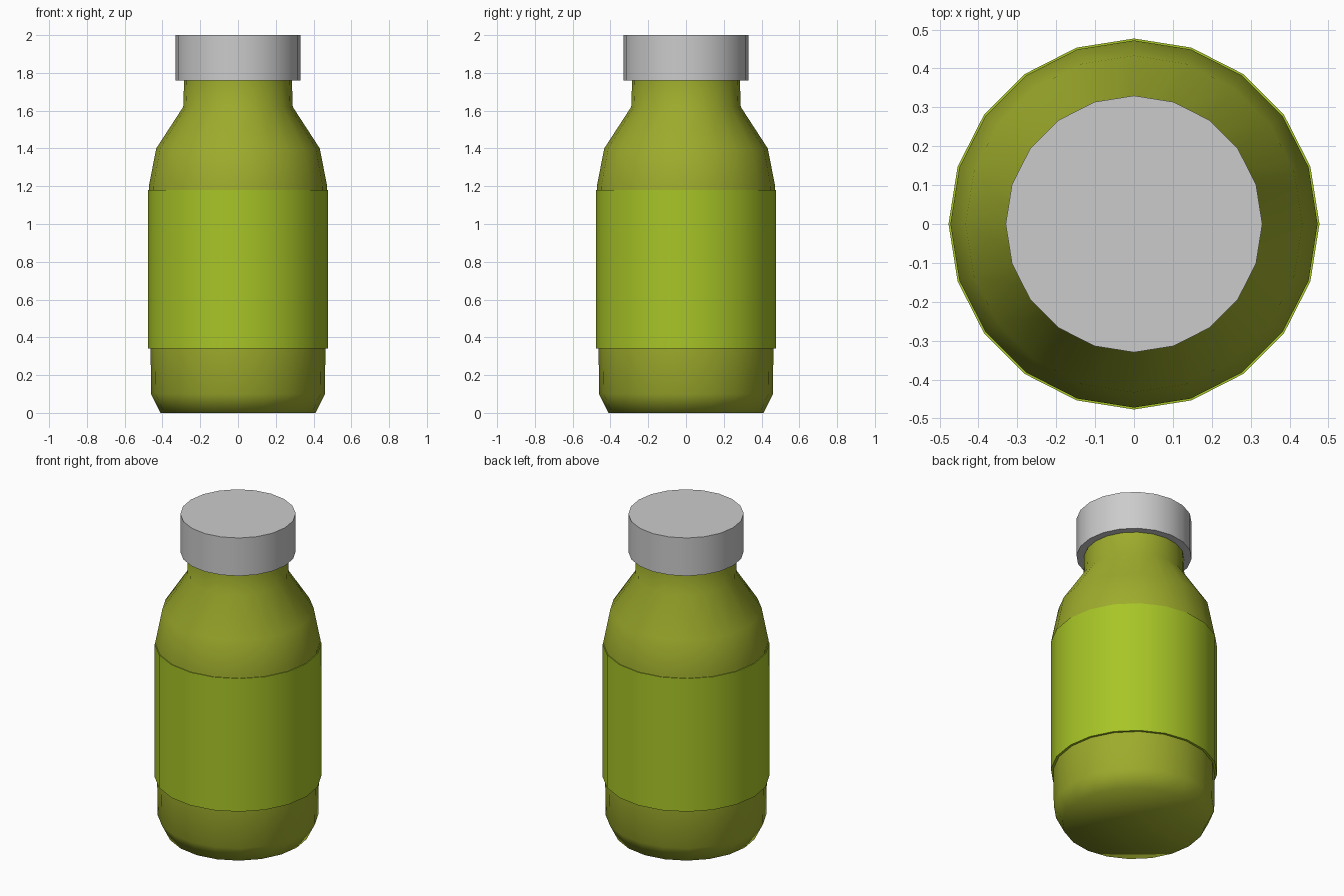
import bpy, bmesh
from math import radians
from mathutils import Vector

if "Cube" in bpy.data.objects:
    bpy.data.objects.remove(bpy.data.objects["Cube"])

SIDES = 20


def material(name, rgb):
    mat = bpy.data.materials.new(name)
    mat.diffuse_color = (*rgb, 1)
    mat.use_nodes = True
    mat.node_tree.nodes["Principled BSDF"].inputs["Base Color"].default_value = mat.diffuse_color
    return mat


def lathe(name, profile, mat=None, smooth_angle=40):
    """Spin a (radius, z) profile around the z axis."""
    bm = bmesh.new()
    verts = [bm.verts.new(Vector((r, 0, z))) for r, z in profile]
    edges = [bm.edges.new(pair) for pair in zip(verts, verts[1:])]
    bmesh.ops.spin(bm, geom=verts + edges, cent=(0, 0, 0), axis=(0, 0, 1),
                   angle=radians(360), steps=SIDES, use_duplicate=False)
    bmesh.ops.remove_doubles(bm, verts=bm.verts, dist=1e-4)
    bmesh.ops.recalc_face_normals(bm, faces=bm.faces)
    mesh = bpy.data.meshes.new(name)
    bm.to_mesh(mesh)
    bm.free()
    obj = bpy.data.objects.new(name, mesh)
    bpy.context.collection.objects.link(obj)
    if mat:
        mesh.materials.append(mat)
    bpy.ops.object.select_all(action='DESELECT')
    obj.select_set(True)
    bpy.context.view_layer.objects.active = obj
    bpy.ops.object.shade_smooth_by_angle(angle=radians(smooth_angle))
    return obj


glass = material("bottle_green", (0.34, 0.41, 0.025))
paper = material("label_green", (0.39, 0.56, 0.02))

# Bottle: chamfered base, straight wall, rounded shoulder and neck
lathe("bottle_body", [(0, 0), (0.41, 0), (0.46, 0.10), (0.463, 0.34),
                      (0.472, 1.20), (0.433, 1.40), (0.29, 1.62),
                      (0.285, 1.77), (0, 1.77)], glass, 75)

# Label sleeve, with its lower edge returning to the wall
lathe("label", [(0.462, 0.34), (0.477, 0.34), (0.477, 1.18), (0.470, 1.18)], paper)

# Screw cap
lathe("cap", [(0, 1.76), (0.33, 1.76), (0.33, 2.0), (0, 2.0)])
